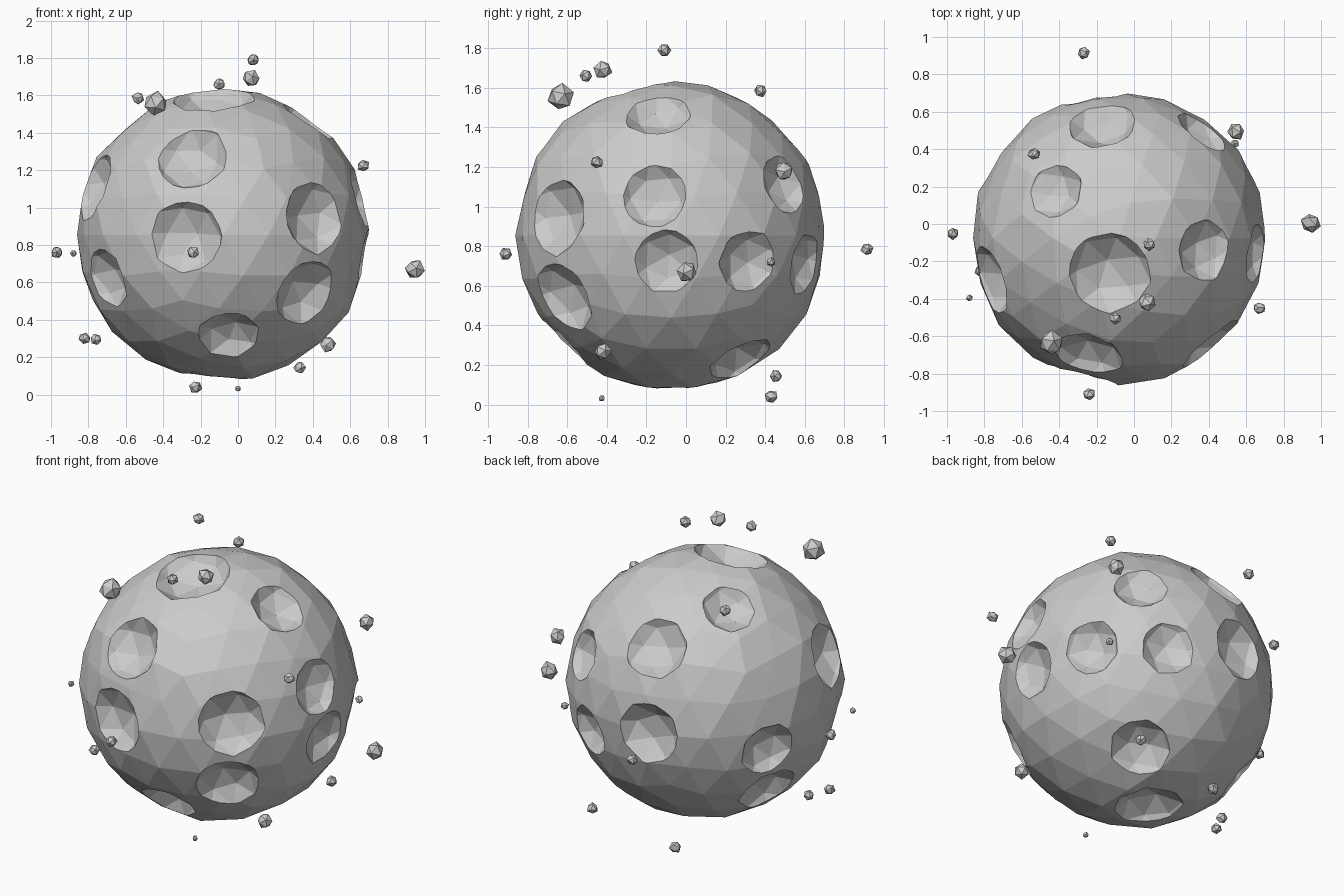
import bpy, random
from mathutils import Vector, Euler

if "Cube" in bpy.data.objects:
    bpy.data.objects.remove(bpy.data.objects["Cube"])

random.seed(4)
CENTER = Vector((-0.08, -0.075, 0.855))
RADIUS = 0.785


def icosphere(name, loc, radius, subdiv, jitter=0.0):
    """Flat shaded icosphere whose vertices are pushed in and out a little."""
    bpy.ops.mesh.primitive_ico_sphere_add(subdivisions=subdiv, radius=radius, location=loc)
    ob = bpy.context.object
    ob.name = name
    for v in ob.data.vertices:
        v.co *= 1 + random.uniform(-jitter, jitter)
    return ob


def random_turn(ob):
    ob.rotation_euler = Euler([random.uniform(0, 6.28) for _ in range(3)])


# Main body of the asteroid
body = icosphere("asteroid_body", CENTER, RADIUS, 3, 0.012)

# Craters: direction from the body centre, rim radius
craters = [
    ((-.20, -.74, -.01), .20), ((-.165, -.63, .41), .19),
    ((.50, -.585, .095), .20), ((.44, -.54, -.31), .19),
    ((.03, -.55, -.545), .17), ((-.63, -.39, -.235), .17),
    ((-.68, -.22, .25), .19), ((.74, -.085, .20), .17),
    ((.46, -.065, .62), .17), ((.76, -.025, -.135), .17),
    ((.66, .385, -.135), .16), ((.45, .575, .255), .16),
    ((.33, .68, -.145), .16), ((-.09, .615, .465), .185),
    ((-.34, .255, .645), .16), ((.27, .35, -.635), .175),
    ((-.134, .763, -.01), .19), ((-.68, .35, -.125), .165),
    ((-.59, .22, -.45), .18), ((-.05, -.185, .725), .225),
    ((-.06, .04, -.77), .20),
]
cutters = []
for i, (direction, r) in enumerate(craters):
    dist = (RADIUS ** 2 - r ** 2) ** 0.5 + 0.75 * r
    cutter = icosphere("crater_cutter_%d" % i,
                       CENTER + Vector(direction).normalized() * dist, 1.29 * r, 2)
    random_turn(cutter)
    cutter.hide_render = True
    mod = body.modifiers.new("crater_%d" % i, "BOOLEAN")
    mod.operation = "DIFFERENCE"
    mod.solver = "EXACT"
    mod.object = cutter
    cutters.append(cutter)

# Bake the craters into the body and drop the cutters
bpy.context.view_layer.update()
graph = bpy.context.evaluated_depsgraph_get()
cratered = bpy.data.meshes.new_from_object(body.evaluated_get(graph))
body.modifiers.clear()
body.data = cratered
for c in cutters:
    bpy.data.objects.remove(c)

# Floating debris: x, y, z, radius
debris = [
    (-.44, -.635, 1.555, .066), (.07, -.42, 1.69, .047), (-.10, -.505, 1.66, .034),
    (.08, -.11, 1.79, .034), (-.535, .375, 1.585, .034), (.67, -.45, 1.225, .034),
    (.945, .005, .67, .053), (-.97, -.05, .76, .033), (-.88, -.395, .755, .019),
    (-.24, -.91, .76, .034), (-.27, .915, .785, .034), (.545, .495, 1.18, .047),
    (.54, .43, .72, .024), (.48, -.42, .27, .045), (.33, .455, .145, .033),
    (-.225, .43, .04, .035), (0, -.425, .033, .017), (-.82, -.25, .30, .032),
    (-.76, -.13, .295, .033),
]
for i, (x, y, z, r) in enumerate(debris):
    rock = icosphere("debris_rock_%d" % i, (x, y, z), r, 1, 0.1)
    random_turn(rock)
